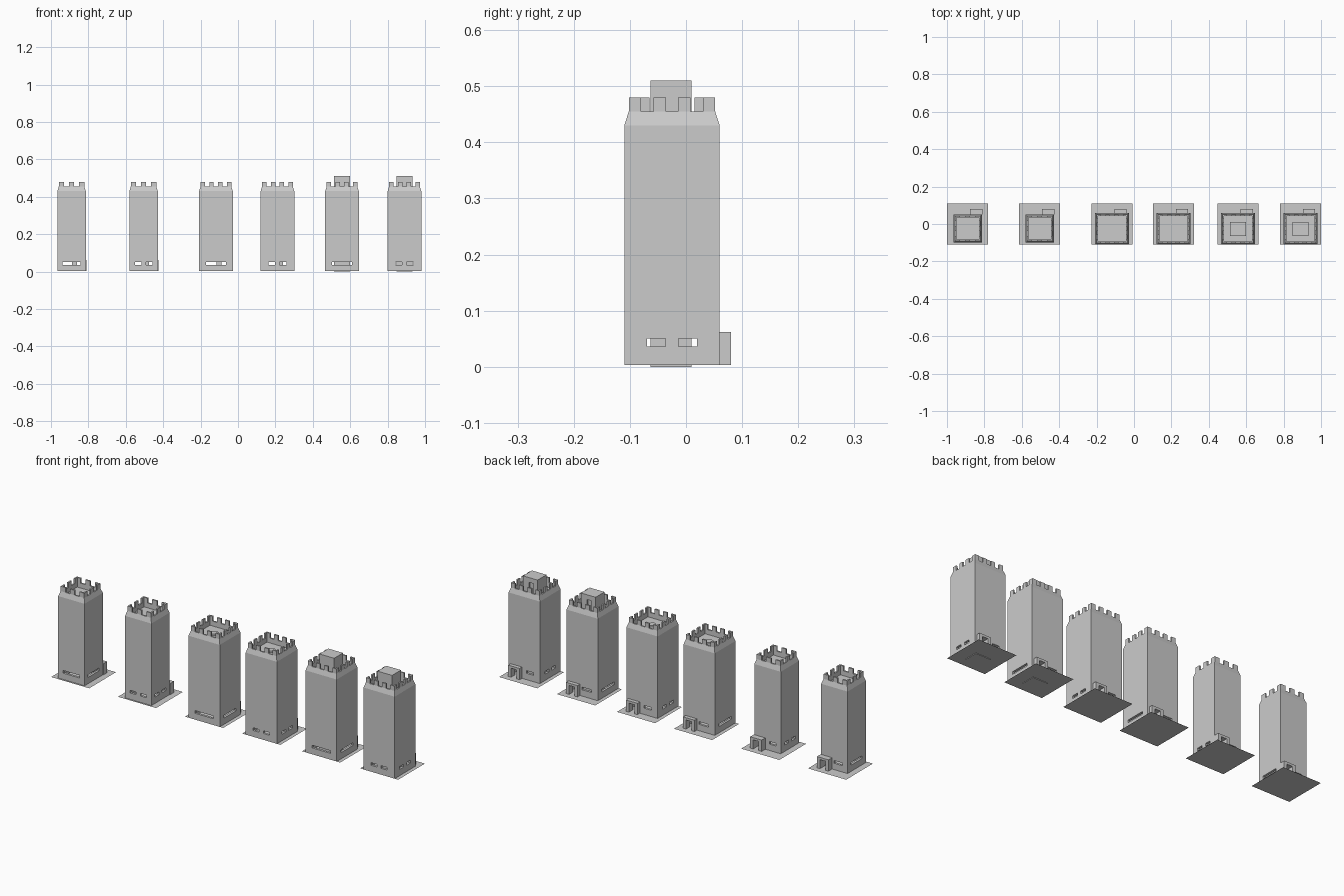
import bpy, bmesh

if "Cube" in bpy.data.objects:
    bpy.data.objects.remove(bpy.data.objects["Cube"])

BASE_Z = 0.003
YC = -0.025          # tower centre line in y
WALL = 0.012


def make_object(name, bm):
    bmesh.ops.recalc_face_normals(bm, faces=bm.faces[:])
    mesh = bpy.data.meshes.new(name)
    bm.to_mesh(mesh)
    bm.free()
    ob = bpy.data.objects.new(name, mesh)
    bpy.context.collection.objects.link(ob)
    return ob


def add_box(bm, x0, x1, y0, y1, z0, z1):
    v = bmesh.ops.create_cube(bm, size=1)['verts']
    for p in v:
        p.co.x = x1 if p.co.x > 0 else x0
        p.co.y = y1 if p.co.y > 0 else y0
        p.co.z = z1 if p.co.z > 0 else z0


def boxes(name, items):
    bm = bmesh.new()
    for b in items:
        add_box(bm, *b)
    return make_object(name, bm)


def loft(name, cx, cy, rings):
    """Stacked rectangular rings of (half width, half depth, z)."""
    bm = bmesh.new()
    loops = [[bm.verts.new((cx + sx * hx, cy + sy * hy, z))
              for sx, sy in ((-1, -1), (1, -1), (1, 1), (-1, 1))]
             for hx, hy, z in rings]
    for a, b in zip(loops, loops[1:]):
        for i in range(4):
            j = (i + 1) % 4
            bm.faces.new((a[i], a[j], b[j], b[i]))
    bm.faces.new(loops[0])
    bm.faces.new(loops[-1])
    return make_object(name, bm)


def cut(ob, cutters):
    for c in cutters:
        c.hide_render = True
        m = ob.modifiers.new('cut', 'BOOLEAN')
        m.operation, m.solver, m.object = 'DIFFERENCE', 'EXACT', c
    dg = bpy.context.evaluated_depsgraph_get()
    mesh = bpy.data.meshes.new_from_object(ob.evaluated_get(dg))
    ob.modifiers.clear()
    ob.data = mesh
    for c in cutters:
        bpy.data.objects.remove(c)


def gaps(half, merlons):
    """Centre-relative spans of the gaps between equal merlons."""
    step = 2 * half / (2 * merlons - 1)
    return [(-half + step * (2 * i + 1), -half + step * (2 * i + 2))
            for i in range(merlons - 1)]


def tower(n, cx, hx, hy, merlons, wide, top):
    inset = 0.008
    rx, ry = hx - inset, hy - inset
    body = loft(f'tower_body_{n}', cx, YC, [
        (hx, hy, BASE_Z), (hx, hy, 0.43), (rx, ry, 0.455), (rx, ry, 0.48)])
    ix, iy = rx - 0.008, ry - 0.008

    # hollow inside and roof well
    wx, wy = hx - WALL, hy - WALL
    hollow = boxes('hollow_cut', [
        (cx - wx, cx + wx, YC - wy, YC + wy, -0.01, 0.42),
        (cx - ix, cx + ix, YC - iy, YC + iy, 0.43, 0.52)])
    # gaps between merlons
    gap_y = boxes('gap_cut_y', [(cx + a, cx + b, -0.2, 0.2, 0.455, 0.5)
                                for a, b in gaps(rx, merlons)])
    gap_x = boxes('gap_cut_x', [(cx - 0.2, cx + 0.2, YC + a, YC + b, 0.455, 0.5)
                                for a, b in gaps(ry, merlons)])
    # low window slits: one wide or two short ones per side
    w = 0.053 if hx > 0.08 else 0.048
    slits = [(-w, w)] if wide else [(-0.047, -0.012), (0.012, 0.047)]
    z0, z1 = 0.036, 0.05
    side = boxes('side_slit_cut', [(cx - 0.2, cx + 0.2, YC + a * 0.95, YC + b * 0.95, z0, z1)
                                   for a, b in slits])
    front = [(cx + a, cx + b, -0.2, YC, z0, z1) for a, b in slits]
    back = (cx - w, cx + (0.002 if wide else -0.012), YC + 0.005, 0.2, z0, z1)
    door = (cx + 0.03, cx + 0.062, YC + 0.005, 0.2, -0.01, 0.05)
    cut(body, [hollow, gap_y, gap_x, side, boxes('front_back_cut', front + [back, door])])

    # ground slab
    bm = bmesh.new()
    vs = [bm.verts.new((cx + sx * 0.11, sy * 0.11, BASE_Z))
          for sx, sy in ((-1, -1), (1, -1), (1, 1), (-1, 1))]
    bm.faces.new(vs)
    make_object(f'ground_slab_{n}', bm)

    # door porch at the back
    yb = YC + hy
    boxes(f'door_porch_{n}', [
        (cx + 0.013, cx + 0.03, yb, 0.08, BASE_Z, 0.062),
        (cx + 0.062, cx + 0.079, yb, 0.08, BASE_Z, 0.062),
        (cx + 0.03, cx + 0.062, yb, 0.08, 0.05, 0.062)])

    if top == 'disc':
        # round roof hatch
        bm = bmesh.new()
        bmesh.ops.create_cone(bm, cap_ends=True, segments=24, radius1=0.018,
                              radius2=0.018, depth=0.008)
        bmesh.ops.translate(bm, verts=bm.verts[:], vec=(cx, YC, 0.434))
        make_object(f'roof_hatch_{n}', bm)
    elif top == 'core':
        # stair core running from the ground through the roof, with roof door
        core = boxes(f'stair_core_{n}', [(cx - 0.042, cx + 0.042, -0.063, 0.01, 0, 0.51)])
        cut(core, [boxes('roof_door_cut', [(cx - 0.018, cx + 0.008, 0.0, 0.05, 0.43, 0.485)])])


# six towers: centre x, half width, half depth, merlons per side, roof type
small, large = (0.076, 0.075, 3), (0.09, 0.085, 4)
for i, (cx, size, top) in enumerate([
        (-0.89, small, ''), (-0.505, small, ''),
        (-0.118, large, 'disc'), (0.211, large, 'disc'),
        (0.556, large, 'core'), (0.89, large, 'core')]):
    tower(i + 1, cx, size[0], size[1], size[2], i % 2 == 0, top)
